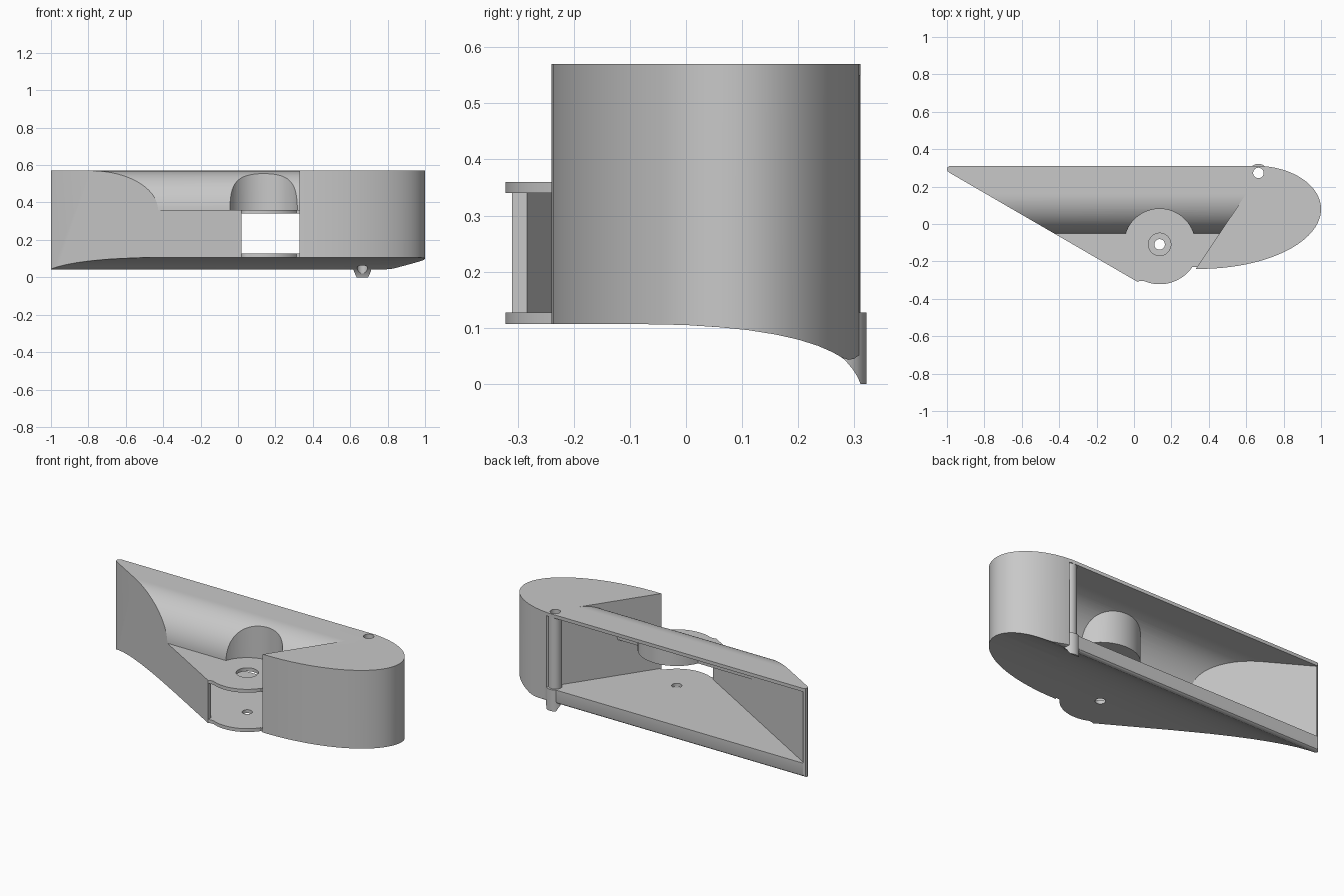
import bpy, bmesh, math
from mathutils import Vector

cube = bpy.data.objects.get("Cube")
if cube:
    bpy.data.objects.remove(cube, do_unlink=True)

grey = bpy.data.materials.new("plain grey")
grey.use_nodes = True
colour = (0.58, 0.58, 0.58, 1)
grey.diffuse_color = colour
grey.node_tree.nodes["Principled BSDF"].inputs["Base Color"].default_value = colour


def arc(cx, cy, rx, ry, start, end, n):
    """Points on an elliptical arc, angles in degrees."""
    steps = [math.radians(start + (end - start) * i / n) for i in range(n + 1)]
    return [(cx + rx * math.cos(a), cy + ry * math.sin(a)) for a in steps]


def prism(name, points, axis, low, high):
    """Extrude a flat outline along x or z."""
    place = {"x": lambda u, v, w: (w, u, v),
             "z": lambda u, v, w: (u, v, w)}[axis]
    bm = bmesh.new()
    face = bm.faces.new([bm.verts.new(place(u, v, low)) for u, v in points])
    made = bmesh.ops.extrude_face_region(bm, geom=[face])["geom"]
    moved = [e for e in made if isinstance(e, bmesh.types.BMVert)]
    bmesh.ops.translate(bm, verts=moved, vec=Vector(place(0, 0, high - low)))
    bmesh.ops.recalc_face_normals(bm, faces=bm.faces)
    mesh = bpy.data.meshes.new(name)
    bm.to_mesh(mesh)
    bm.free()
    mesh.materials.append(grey)
    obj = bpy.data.objects.new(name, mesh)
    bpy.context.collection.objects.link(obj)
    return obj


def rod(name, centre, radius, low, high, n=48):
    """Upright cylinder."""
    return prism(name, arc(*centre, radius, radius, 0, 360, n)[:-1], "z", low, high)


def combine(obj, other, operation):
    """Apply a boolean and discard the second object."""
    mod = obj.modifiers.new("boolean", "BOOLEAN")
    mod.operation, mod.object, mod.solver = operation, other, "EXACT"
    bpy.context.view_layer.objects.active = obj
    bpy.ops.object.modifier_apply(modifier=mod.name)
    bpy.data.objects.remove(other, do_unlink=True)


TOP, BACK, FLOOR, LEDGE, WALL = 0.57, 0.311, 0.127, 0.36, 0.02
HUB = (0.137, -0.109)
PIN = (0.665, 0.273)

# Curved underside shared by every lower part, front to back
underside = [(-0.5, 0.107), (-0.1, 0.107), (0, 0.105), (0.06, 0.101), (0.11, 0.096),
             (0.16, 0.088), (0.2, 0.079), (0.235, 0.068), (0.26, 0.057), (0.28, 0.046),
             (0.29, 0.043), (0.3, 0.045), (0.308, 0.051), (BACK, 0.06)]

# Left shell: rounded shoulder, flat ledge and hub outline
shoulder = arc(0.16, LEDGE, 0.21, TOP - LEDGE, 90, 180, 24)
shell_outline = ([(-0.985, BACK), (-0.996, 0.304), (-1, 0.293), (-0.997, 0.283), (-0.988, 0.275),
                  (0.02, -0.31), (0.03, -0.305)]
                 + arc(*HUB, 0.213, 0.213, -114, -35, 24)
                 + [(0.4, -0.23), (0.74, 0.29), (0.69, BACK)])
shell = prism("housing_body", shell_outline, "z", -0.1, 0.8)
combine(shell, prism("side_profile", underside + [(BACK, TOP)] + shoulder + [(-0.5, LEDGE)],
                     "x", -1.2, 1.2), "INTERSECT")

# Round pocket above the hub
combine(shell, rod("pocket", HUB, 0.19, LEDGE, 0.8, 64), "DIFFERENCE")

# Hollow inside, open at the back and in front of the hub
inner_shoulder = arc(0.16, LEDGE - WALL, 0.19, TOP - LEDGE, 90, 180, 24)
hollow = prism("hollow", [(-0.985, 0.5), (-0.985, 0.304), (0.02, -0.283), (0.02, -0.5),
                          (0.33, -0.5), (0.33, -0.24), (0.7, BACK), (0.7, 0.5)], "z", 0, 0.8)
combine(hollow, prism("hollow_profile", [(-0.6, FLOOR), (0.6, FLOOR), (0.6, TOP - WALL)]
                      + inner_shoulder + [(-0.6, LEDGE - WALL)], "x", -1.2, 1.2), "INTERSECT")
combine(hollow, rod("pocket_skin", HUB, 0.21, LEDGE - WALL, 0.8, 64), "DIFFERENCE")
combine(shell, hollow, "DIFFERENCE")

# Full height rounded end block with a slanted inner face
block = prism("end_block", [(0.33, -0.24)] + arc(0.35, 0.08, 0.65, 0.32, -86, 0, 40)
              + arc(0.65, 0.08, 0.35, BACK - 0.08, 0, 82, 30)[1:], "z", -0.1, 0.8)
combine(block, prism("block_profile", underside + [(BACK, TOP), (-0.5, TOP)],
                     "x", -1.2, 1.2), "INTERSECT")
combine(shell, block, "UNION")

# Pin column, and the wider tab below it trimmed to a curved lip
combine(shell, rod("pin_column", PIN, 0.037, 0.1, TOP - 0.005), "UNION")
tab = rod("tab", PIN, 0.049, -0.1, FLOOR)
combine(tab, prism("tab_profile", [(0.2, FLOOR), (0.2, 0.085), (0.26, 0.06), (0.284, 0.042),
                                   (0.298, 0.025), (0.306, 0.012), (0.311, 0), (0.4, 0),
                                   (0.4, 0.2), (0.2, 0.2)], "x", 0, 1), "INTERSECT")
combine(shell, tab, "UNION")

# Holes: pin, and the wide and narrow hub holes
combine(shell, rod("pin_hole", PIN, 0.028, -0.1, 0.8, 32), "DIFFERENCE")
combine(shell, rod("upper_hub_hole", HUB, 0.06, 0.3, 0.4), "DIFFERENCE")
combine(shell, rod("lower_hub_hole", HUB, 0.028, 0, 0.2, 32), "DIFFERENCE")

bpy.ops.object.select_all(action="DESELECT")
shell.select_set(True)
bpy.context.view_layer.objects.active = shell
bpy.ops.object.shade_smooth_by_angle(angle=math.radians(30))
